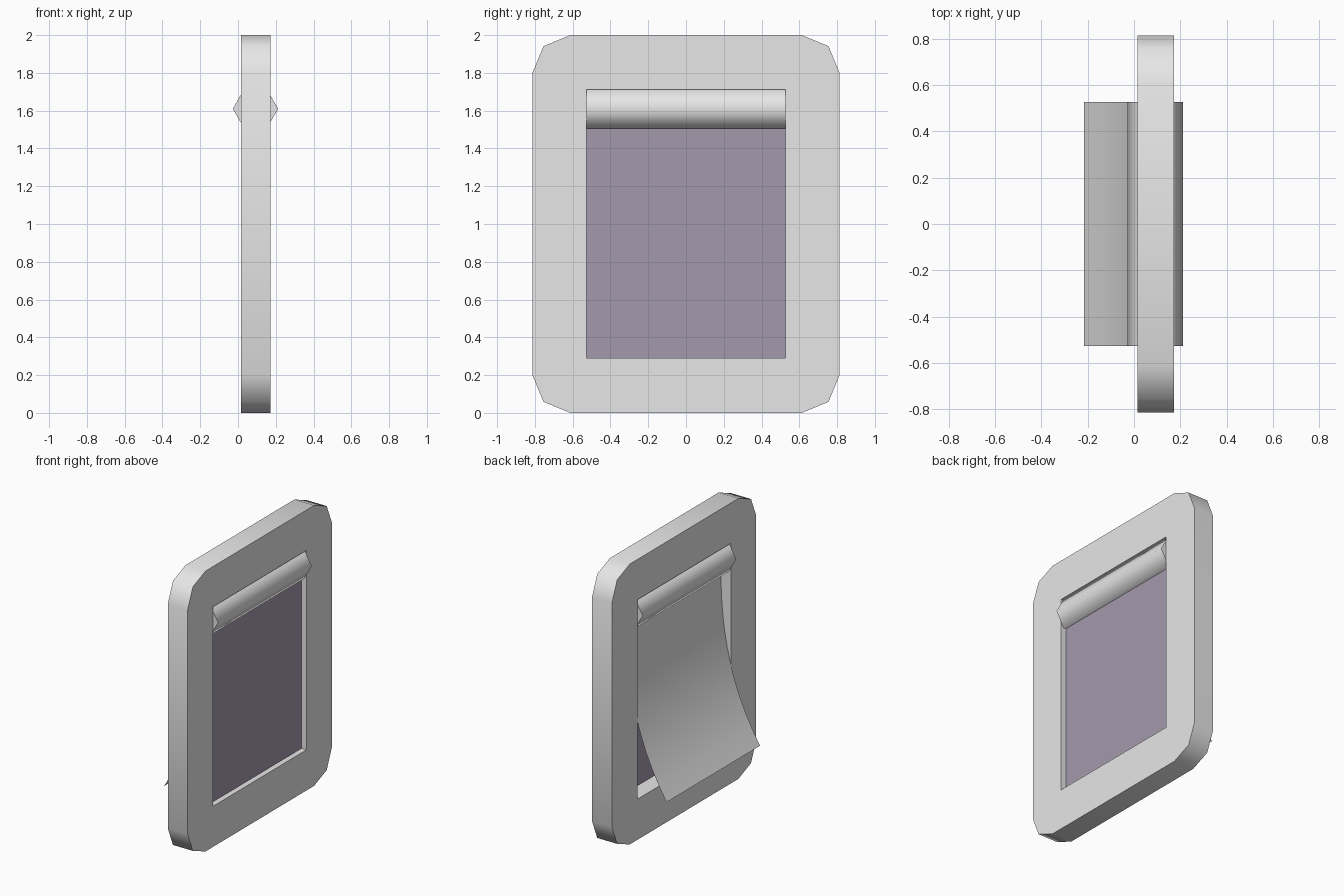
import bpy
import bmesh
from math import cos, sin, pi, radians

cube = bpy.data.objects.get("Cube")
if cube:
    bpy.data.objects.remove(cube)

BACK, FRONT = 0.015, 0.172      # frame thickness along x
HALF_W, TOP = 0.527, 1.712      # opening half width and top
BOTTOM = 0.29


def material(name, colour):
    mat = bpy.data.materials.new(name)
    mat.use_nodes = True
    mat.diffuse_color = (*colour, 1)
    mat.node_tree.nodes["Principled BSDF"].inputs["Base Color"].default_value = (*colour, 1)
    return mat


grey = material("light grey", (0.8, 0.8, 0.8))
purple = material("dusty purple", (0.37, 0.32, 0.41))


def finish(name, bm, mat, angle=None):
    """Turn a bmesh into a named object, optionally smooth shaded."""
    mesh = bpy.data.meshes.new(name)
    bm.to_mesh(mesh)
    bm.free()
    mesh.materials.append(mat)
    obj = bpy.data.objects.new(name, mesh)
    bpy.context.collection.objects.link(obj)
    if angle:
        bpy.ops.object.select_all(action="DESELECT")
        obj.select_set(True)
        bpy.context.view_layer.objects.active = obj
        bpy.ops.object.shade_smooth_by_angle(angle=radians(angle))
    return obj


def extrude_x(bm, depth):
    """Thicken everything in the bmesh along +x."""
    made = bmesh.ops.extrude_face_region(bm, geom=bm.faces[:])
    verts = [g for g in made["geom"] if isinstance(g, bmesh.types.BMVert)]
    bmesh.ops.translate(bm, verts=verts, vec=(depth, 0, 0))
    bmesh.ops.recalc_face_normals(bm, faces=bm.faces[:])


# Frame: chamfer-cornered outline with a rectangular opening
def loop(bm, points):
    verts = [bm.verts.new((BACK, y, z)) for y, z in points]
    return [bm.edges.new((v, verts[i - 1])) for i, v in enumerate(verts)]


outline = []
for i, (sy, sz) in enumerate([(1, 1), (-1, 1), (-1, -1), (1, -1)]):
    for step in range(3):
        a = i * pi / 2 + step * pi / 4
        outline.append((sy * 0.613 + 0.2 * cos(a), 1 + sz * 0.8 + 0.2 * sin(a)))
opening = [(HALF_W, TOP), (-HALF_W, TOP), (-HALF_W, BOTTOM), (HALF_W, BOTTOM)]
bm = bmesh.new()
edges = loop(bm, outline) + loop(bm, opening)
bmesh.ops.triangle_fill(bm, edges=edges, use_beauty=True, normal=(1, 0, 0))
extrude_x(bm, FRONT - BACK)
finish("frame", bm, grey, 60)

# Panel: thin sheet set into the opening
bm = bmesh.new()
bm.faces.new([bm.verts.new((0.133, y, z)) for y, z in opening])
finish("panel", bm, purple)

# Roller: six-sided bar across the top of the opening
bm = bmesh.new()
ring = [bm.verts.new((0.0925 + 0.12 * cos(k * pi / 3), -HALF_W, 1.61 + 0.12 * sin(k * pi / 3)))
        for k in range(6)]
face = bm.faces.new(ring)
made = bmesh.ops.extrude_face_region(bm, geom=[face])
bmesh.ops.translate(bm, vec=(0, 2 * HALF_W, 0),
                    verts=[g for g in made["geom"] if isinstance(g, bmesh.types.BMVert)])
bmesh.ops.recalc_face_normals(bm, faces=bm.faces[:])
finish("roller", bm, grey, 65)

# Flap: curved sheet hanging from the roller and swinging out at the back
bm = bmesh.new()
STEPS = 12
rows = []
for k in range(STEPS + 1):
    t = k / STEPS
    x = 0.095 - 0.31 * t ** 2.6
    z = 1.6 - 1.27 * t
    rows.append([bm.verts.new((x, y, z)) for y in (-HALF_W, HALF_W)])
for a, b in zip(rows, rows[1:]):
    bm.faces.new((a[0], b[0], b[1], a[1]))
bmesh.ops.recalc_face_normals(bm, faces=bm.faces[:])
finish("flap", bm, grey, 60)
